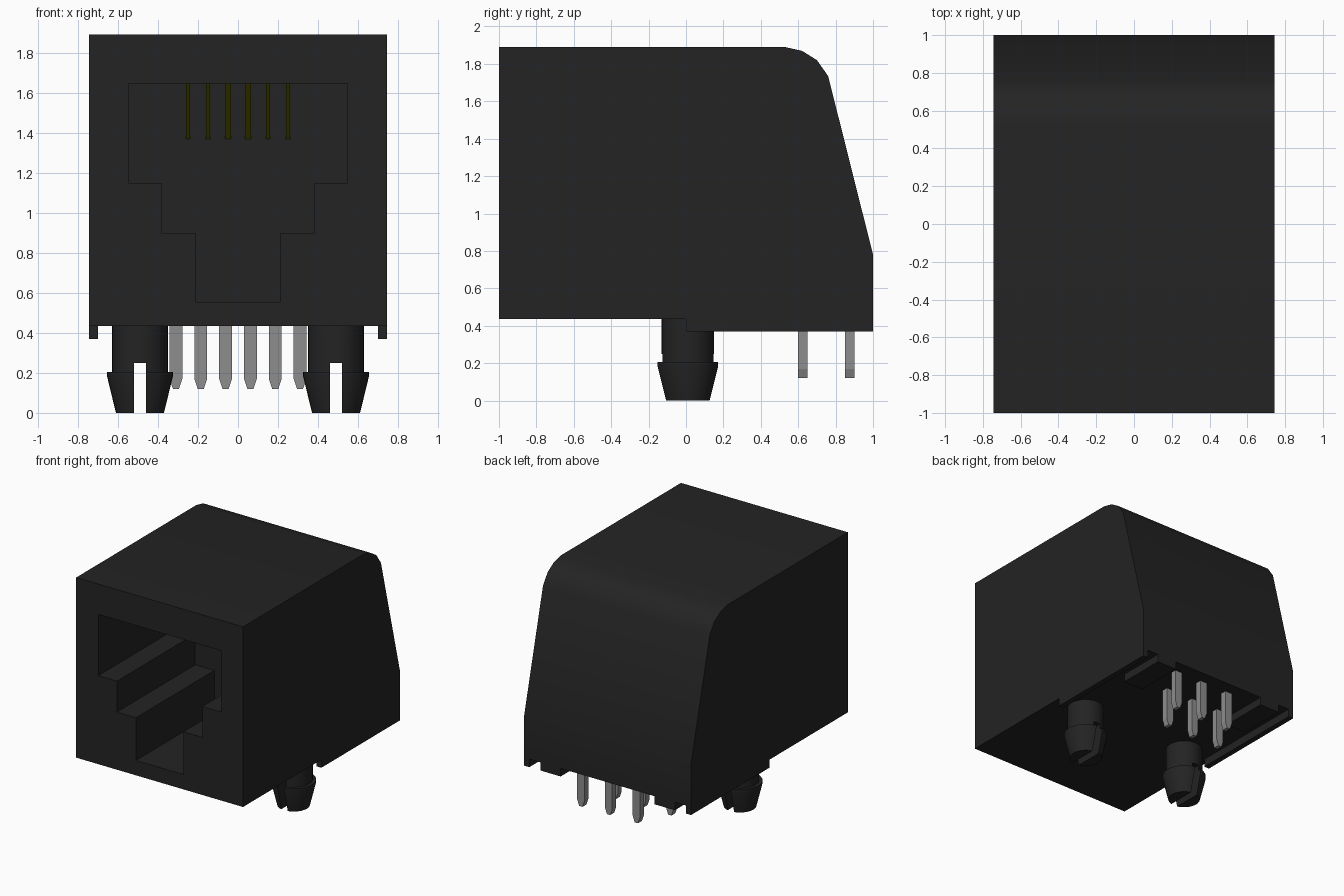
import bpy, bmesh, math
from mathutils import Vector

cube = bpy.data.objects.get("Cube")
if cube:
    bpy.data.objects.remove(cube, do_unlink=True)


def material(name, rgb):
    m = bpy.data.materials.new(name)
    m.use_nodes = True
    m.diffuse_color = (*rgb, 1)
    m.node_tree.nodes["Principled BSDF"].inputs["Base Color"].default_value = (*rgb, 1)
    return m


BLACK = material("black plastic", (0.017, 0.017, 0.017))
GREY = material("grey metal", (0.27, 0.27, 0.27))
GOLD = material("dull gold", (0.14, 0.14, 0.0))


def finish(name, bm, mat):
    bmesh.ops.recalc_face_normals(bm, faces=bm.faces[:])
    me = bpy.data.meshes.new(name)
    bm.to_mesh(me)
    bm.free()
    me.materials.append(mat)
    ob = bpy.data.objects.new(name, me)
    bpy.context.collection.objects.link(ob)
    return ob


def prism(name, points, offset, mat):
    """Extrude a flat 3D outline along an offset."""
    bm = bmesh.new()
    face = bm.faces.new([bm.verts.new(p) for p in points])
    new = bmesh.ops.extrude_face_region(bm, geom=[face])["geom"]
    bmesh.ops.translate(bm, vec=Vector(offset),
                        verts=[v for v in new if isinstance(v, bmesh.types.BMVert)])
    return finish(name, bm, mat)


def box(name, x0, x1, y0, y1, z0, z1, mat):
    return prism(name, [(x0, y0, z0), (x1, y0, z0), (x1, y1, z0), (x0, y1, z0)],
                 (0, 0, z1 - z0), mat)


def lathe(name, profile, centre, mat, n=32):
    """Revolve (radius, z) points into a closed solid."""
    bm = bmesh.new()
    rings = [[bm.verts.new((centre[0] + r * math.cos(2 * math.pi * i / n),
                            centre[1] + r * math.sin(2 * math.pi * i / n), z))
              for i in range(n)] for r, z in profile]
    for a, b in zip(rings, rings[1:]):
        for i in range(n):
            j = (i + 1) % n
            bm.faces.new((a[i], a[j], b[j], b[i]))
    bm.faces.new(rings[0])
    bm.faces.new(rings[-1])
    return finish(name, bm, mat)


def select(ob):
    bpy.ops.object.select_all(action="DESELECT")
    ob.select_set(True)
    bpy.context.view_layer.objects.active = ob


def cut(ob, cutter):
    cutter.hide_render = True
    mod = ob.modifiers.new("cut", "BOOLEAN")
    mod.operation = "DIFFERENCE"
    mod.solver = "EXACT"
    mod.object = cutter
    select(ob)
    bpy.ops.object.modifier_apply(modifier=mod.name)
    bpy.data.objects.remove(cutter, do_unlink=True)


def smooth(ob):
    select(ob)
    bpy.ops.object.shade_smooth_by_angle(angle=math.radians(30))


# Housing: side profile extruded across the width
W, BASE, LIP = 0.745, 0.435, 0.37
side = [(-1, BASE), (-1, 1.89), (0.53, 1.89), (0.62, 1.87), (0.70, 1.82),
        (0.76, 1.735), (1, 0.78), (1, BASE)]
housing = prism("housing", [(-W, y, z) for y, z in side], (2 * W, 0, 0), BLACK)

# Stepped socket opening, cut from the front to mid depth
half = [(0.212, 0.555), (0.212, 0.9), (0.382, 0.9), (0.382, 1.15),
        (0.548, 1.15), (0.548, 1.645)]
outline = half + [(-x, z) for x, z in reversed(half)]
cut(housing, prism("socket_cutter", [(x, -1.1, z) for x, z in outline], (0, 1.1, 0), BLACK))
smooth(housing)

for s, label in ((1, "left"), (-1, "right")):
    # Bottom rails and rear feet
    box(label + "_rail", s * 0.70, s * W, 0, 1, LIP, BASE, BLACK)
    box(label + "_rear_foot", s * 0.42, s * 0.60, 0.6, 1, LIP, BASE, BLACK)
    # Split snap-in post
    x = s * 0.49
    post = lathe(label + "_snap_post",
                 [(0.12, 0), (0.165, 0.185), (0.165, 0.205), (0.14, 0.205), (0.14, BASE + 0.01)],
                 (x, 0.01), BLACK)
    cut(post, box("slot_cutter", x - 0.029, x + 0.029, -0.3, 0.3, -0.1, 0.25, BLACK))
    smooth(post)

for i in range(6):
    # Solder pins in two staggered rows, with tapered tips
    x = -0.31 + i * 0.124
    y = 0.875 if i % 2 else 0.625
    pts = [(-0.032, BASE + 0.02), (-0.032, 0.17), (-0.015, 0.12),
           (0.015, 0.12), (0.032, 0.17), (0.032, BASE + 0.02)]
    prism(f"solder_pin_{i + 1}", [(x + px, y - 0.025, z) for px, z in pts], (0, 0.05, 0), GREY)

    # Spring contacts sloping down from the socket ceiling to its back wall
    x = -0.25 + i * 0.1
    w = 0.014 if i in (2, 3) else 0.01
    strip = [(-0.55, 1.645), (0, 1.37), (0, 1.395), (-0.50, 1.645)]
    prism(f"spring_contact_{i + 1}", [(x - w, cy, cz) for cy, cz in strip], (2 * w, 0, 0), GOLD)
